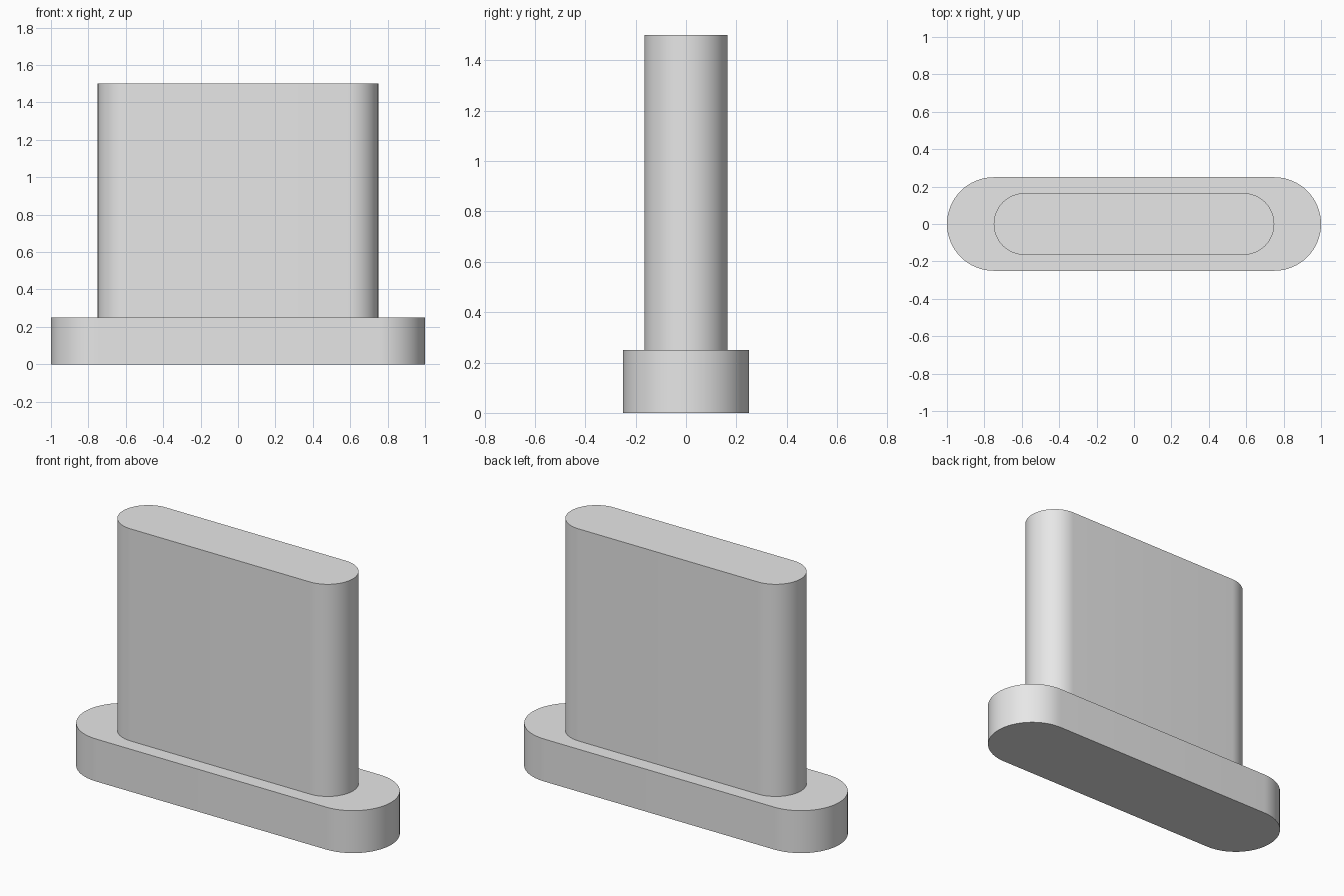
import bpy
import bmesh
from math import cos, sin, pi, radians

cube = bpy.data.objects.get("Cube")
if cube:
    bpy.data.objects.remove(cube, do_unlink=True)

grey = bpy.data.materials.new("light_grey")
grey.use_nodes = True
grey.diffuse_color = (0.8, 0.8, 0.8, 1)
grey.node_tree.nodes["Principled BSDF"].inputs["Base Color"].default_value = (0.8, 0.8, 0.8, 1)


def rounded_slab(name, half_length, radius, bottom, top, steps=32):
    """Upright prism with straight sides and half-round ends."""
    bm = bmesh.new()
    offset = half_length - radius
    outline = []
    for side in (1, -1):
        for i in range(steps + 1):
            a = -pi / 2 + pi * i / steps
            outline.append(bm.verts.new((side * (offset + radius * cos(a)),
                                         side * radius * sin(a), bottom)))
    face = bm.faces.new(outline)
    result = bmesh.ops.extrude_face_region(bm, geom=[face], use_keep_orig=True)
    raised = [g for g in result["geom"] if isinstance(g, bmesh.types.BMVert)]
    bmesh.ops.translate(bm, vec=(0, 0, top - bottom), verts=raised)
    bmesh.ops.recalc_face_normals(bm, faces=bm.faces)

    mesh = bpy.data.meshes.new(name)
    bm.to_mesh(mesh)
    bm.free()
    mesh.materials.append(grey)
    obj = bpy.data.objects.new(name, mesh)
    bpy.context.collection.objects.link(obj)
    bpy.ops.object.select_all(action="DESELECT")
    obj.select_set(True)
    bpy.context.view_layer.objects.active = obj
    bpy.ops.object.shade_smooth_by_angle(angle=radians(30))
    return obj


# Wide foot and the tall upright standing on it
rounded_slab("base", 1.0, 0.25, 0.0, 0.25)
rounded_slab("upright", 0.75, 0.165, 0.25, 1.5)
